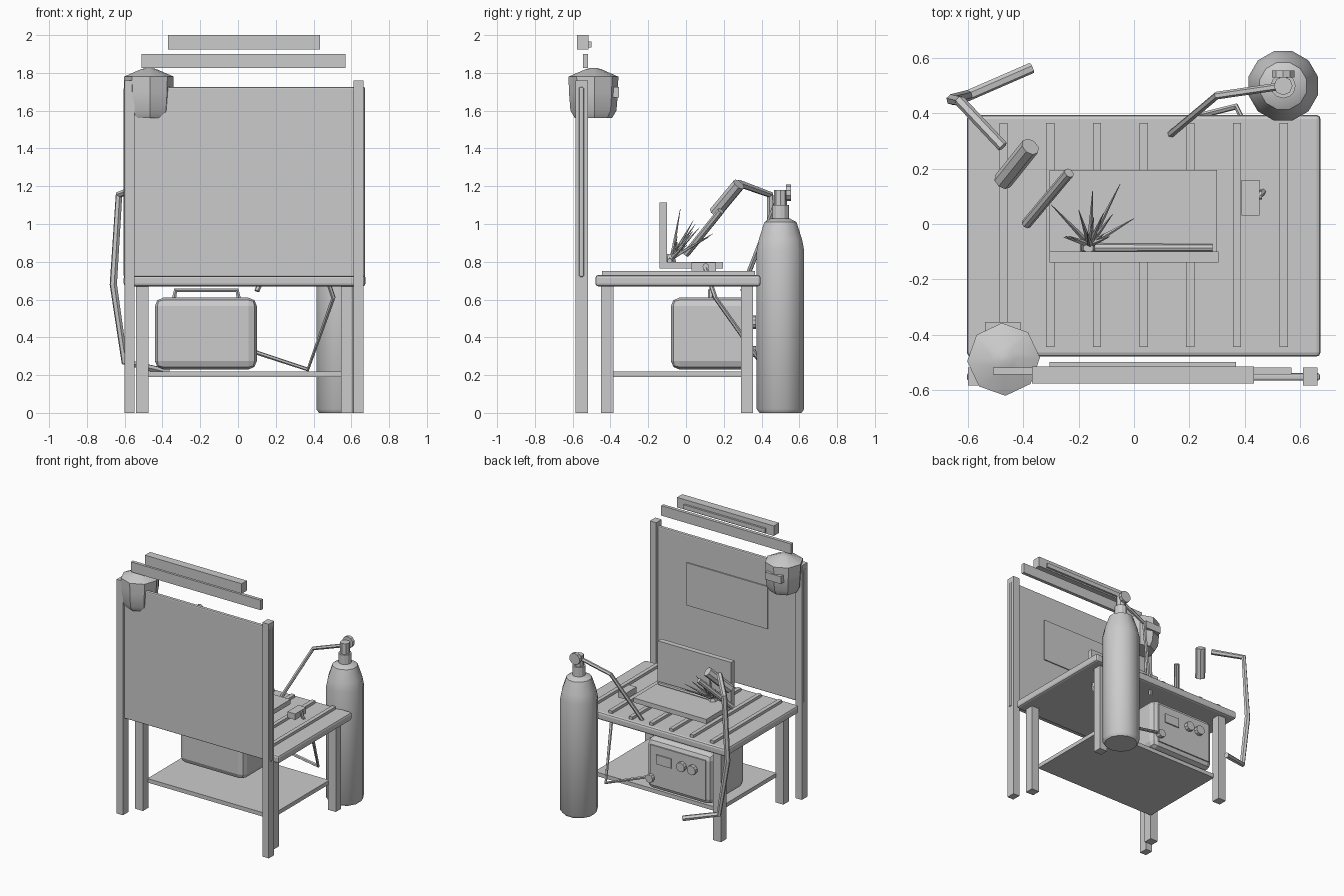
import bpy, bmesh, math, random
from mathutils import Vector

if "Cube" in bpy.data.objects:
    bpy.data.objects.remove(bpy.data.objects["Cube"])

grey = bpy.data.materials.new("plain grey")
grey.use_nodes = True
grey.diffuse_color = (0.6, 0.6, 0.6, 1)
grey.node_tree.nodes["Principled BSDF"].inputs["Base Color"].default_value = (0.6, 0.6, 0.6, 1)


def add(name, bm, smooth=False):
    mesh = bpy.data.meshes.new(name)
    bmesh.ops.recalc_face_normals(bm, faces=bm.faces)
    for f in bm.faces:
        f.smooth = smooth
    bm.to_mesh(mesh)
    bm.free()
    mesh.materials.append(grey)
    ob = bpy.data.objects.new(name, mesh)
    bpy.context.collection.objects.link(ob)
    return ob


def box(name, x, y, z, bevel=0.0, segments=2):
    """Box from (low, high) ranges on each axis."""
    bm = bmesh.new()
    bmesh.ops.create_cube(bm, size=1)
    for v in bm.verts:
        v.co = [r[0] if c < 0 else r[1] for r, c in zip((x, y, z), v.co)]
    ob = add(name, bm)
    if bevel:
        mod = ob.modifiers.new("soft edges", "BEVEL")
        mod.width, mod.segments = bevel, segments
    return ob


def rod(name, a, b, r1, r2=None, sides=8):
    """Cylinder or cone between two points."""
    a, b = Vector(a), Vector(b)
    bm = bmesh.new()
    bmesh.ops.create_cone(bm, cap_ends=True, segments=sides, radius1=r1,
                          radius2=r1 if r2 is None else r2, depth=(b - a).length)
    ob = add(name, bm)
    ob.location = (a + b) / 2
    ob.rotation_mode = "QUATERNION"
    ob.rotation_quaternion = (b - a).to_track_quat("Z", "Y")
    return ob


def lathe(name, centre, profile, sides, turn=0.0, smooth=None):
    """Revolve (radius, height) points around a vertical axis."""
    bm = bmesh.new()
    rings = []
    for r, z in profile:
        rings.append([bm.verts.new((r * math.cos(turn + math.tau * i / sides),
                                    r * math.sin(turn + math.tau * i / sides), z))
                      for i in range(sides)])
    for lo, hi in zip(rings, rings[1:]):
        for i in range(sides):
            j = (i + 1) % sides
            bm.faces.new((lo[i], lo[j], hi[j], hi[i]))
    bm.faces.new(rings[0])
    bm.faces.new(rings[-1])
    ob = add(name, bm)
    ob.location = (*centre, 0)
    if smooth:
        bpy.ops.object.select_all(action="DESELECT")
        ob.select_set(True)
        bpy.context.view_layer.objects.active = ob
        bpy.ops.object.shade_smooth_by_angle(angle=math.radians(smooth))
    return ob


def cable(name, points, radius):
    """Round cable along a polyline."""
    curve = bpy.data.curves.new(name, "CURVE")
    curve.dimensions = "3D"
    curve.bevel_depth, curve.bevel_resolution = radius, 1
    curve.use_fill_caps = True
    line = curve.splines.new("POLY")
    line.points.add(len(points) - 1)
    for p, co in zip(line.points, points):
        p.co = (*co, 1)
    line.use_smooth = False
    curve.materials.append(grey)
    ob = bpy.data.objects.new(name, curve)
    bpy.context.collection.objects.link(ob)
    return ob


# Work table with slats, legs and lower shelf
box("table_top", (-0.605, 0.675), (-0.48, 0.395), (0.67, 0.73), 0.015)
for i in range(7):
    x = 0.035 + 0.169 * (i - 3)
    box(f"slat_{i + 1}", (x - 0.015, x + 0.015), (-0.445, 0.365), (0.725, 0.75))
for side, x in (("right", -0.54), ("left", 0.545)):
    for end, y in (("front", -0.45), ("back", 0.29)):
        box(f"{end}_{side}_leg", (x, x + 0.065), (y, y + 0.065), (0, 0.68))
box("shelf", (-0.48, 0.55), (-0.39, 0.3), (0.19, 0.22))

# Screen with posts and viewing plate
for side, x in (("right", -0.6), ("left", 0.612)):
    box(f"{side}_screen_post", (x, x + 0.053), (-0.585, -0.52), (0, 1.76))
box("screen_panel", (-0.605, 0.673), (-0.567, -0.54), (0.72, 1.725), 0.008)
box("screen_window", (-0.305, 0.37), (-0.542, -0.532), (1.2, 1.52))
box("screen_rail", (-0.51, 0.57), (-0.545, -0.52), (1.825, 1.9))
box("lamp_housing", (-0.37, 0.435), (-0.577, -0.515), (1.925, 2.0))
box("lamp_tube", (-0.305, 0.37), (-0.52, -0.5), (1.935, 1.967))

# Face mask hanging on the post
lathe("mask_shell", (-0.472, -0.49),
      [(0.098, 1.56), (0.122, 1.6), (0.13, 1.7), (0.132, 1.78), (0.04, 1.82), (0.01, 1.827)],
      8, 0.05, 25)
box("mask_visor", (-0.54, -0.41), (-0.4, -0.355), (1.67, 1.725))

# Plates being joined, with bead
box("base_plate", (-0.305, 0.3), (-0.14, 0.195), (0.765, 0.8))
box("upright_plate", (-0.305, 0.305), (-0.14, -0.1), (0.765, 1.115))
rod("bead", (-0.19, -0.086, 0.805), (0.285, -0.086, 0.805), 0.017, 0.013)
rod("bead_tip", (-0.165, -0.085, 0.8), (-0.165, -0.085, 0.84), 0.033, 0.02, 6)

# Burst of sparks
random.seed(4)
root = Vector((-0.16, -0.075, 0.82))
tips = [(-0.05, 0.145, 0.95), (0.0, 0.02, 0.92), (-0.3, 0.07, 0.98), (-0.2, 0.05, 1.0),
        (-0.15, 0.12, 0.93), (-0.17, -0.03, 1.08), (-0.11, 0.04, 1.02)]
for _ in range(9):
    tips.append(root + Vector((random.uniform(-0.13, 0.1), random.uniform(0.02, 0.13),
                               random.uniform(0.03, 0.17))))
for i, tip in enumerate(tips):
    rod(f"spark_{i + 1}", root, tip, 0.012, 0.001, 5)

# Torch and its cable
rod("torch_nozzle", (-0.39, 0.0, 0.84), (-0.235, 0.185, 1.07), 0.019)
rod("torch_handle", (-0.475, 0.155, 1.06), (-0.375, 0.28, 1.21), 0.035)
cable("torch_cable", [(-0.475, 0.28, 1.215), (-0.63, 0.445, 1.155), (-0.66, 0.45, 0.68),
                      (-0.6, 0.465, 0.27), (-0.37, 0.565, 0.215)], 0.02)

# Power unit on the shelf, controls at the back
box("power_unit", (-0.44, 0.1), (-0.08, 0.335), (0.23, 0.61), 0.045)
box("control_panel", (-0.4, 0.06), (0.33, 0.342), (0.27, 0.57))
box("display", (-0.12, 0.005), (0.34, 0.35), (0.44, 0.51))
for i, x in enumerate((-0.21, -0.3)):
    rod(f"knob_{i + 1}", (x, 0.335, 0.48), (x, 0.37, 0.48), 0.035, sides=10)
rod("socket", (0.05, 0.335, 0.325), (0.05, 0.37, 0.325), 0.03, sides=10)
cable("carry_handle", [(-0.34, 0.13, 0.6), (-0.33, 0.13, 0.65), (-0.005, 0.13, 0.65),
                       (0.005, 0.13, 0.6)], 0.013)

# Ground clamp and lead
box("clamp_body", (0.39, 0.455), (0.03, 0.16), (0.75, 0.795))
rod("clamp_grip", (0.45, 0.105, 0.775), (0.463, 0.105, 0.775), 0.017)
cable("ground_lead", [(0.45, 0.1, 0.775), (0.505, 0.155, 0.61), (0.37, 0.425, 0.23),
                      (0.05, 0.345, 0.335)], 0.012)

# Gas bottle with valve and hose
lathe("gas_bottle", (0.54, 0.5),
      [(0.115, 0), (0.13, 0.02), (0.13, 0.86), (0.118, 0.92), (0.088, 1.01), (0.05, 1.03)],
      12, math.pi / 12, 40)
rod("bottle_neck", (0.54, 0.5, 1.02), (0.54, 0.5, 1.1), 0.045, sides=12)
rod("valve", (0.54, 0.5, 1.09), (0.54, 0.5, 1.18), 0.034)
rod("valve_stem", (0.54, 0.5, 1.165), (0.54, 0.54, 1.165), 0.015)
rod("valve_wheel", (0.54, 0.53, 1.165), (0.54, 0.555, 1.165), 0.043, sides=10)
cable("gas_hose", [(0.54, 0.5, 1.155), (0.3, 0.465, 1.08), (0.145, 0.335, 0.75),
                   (0.1, 0.3, 0.645)], 0.014)
